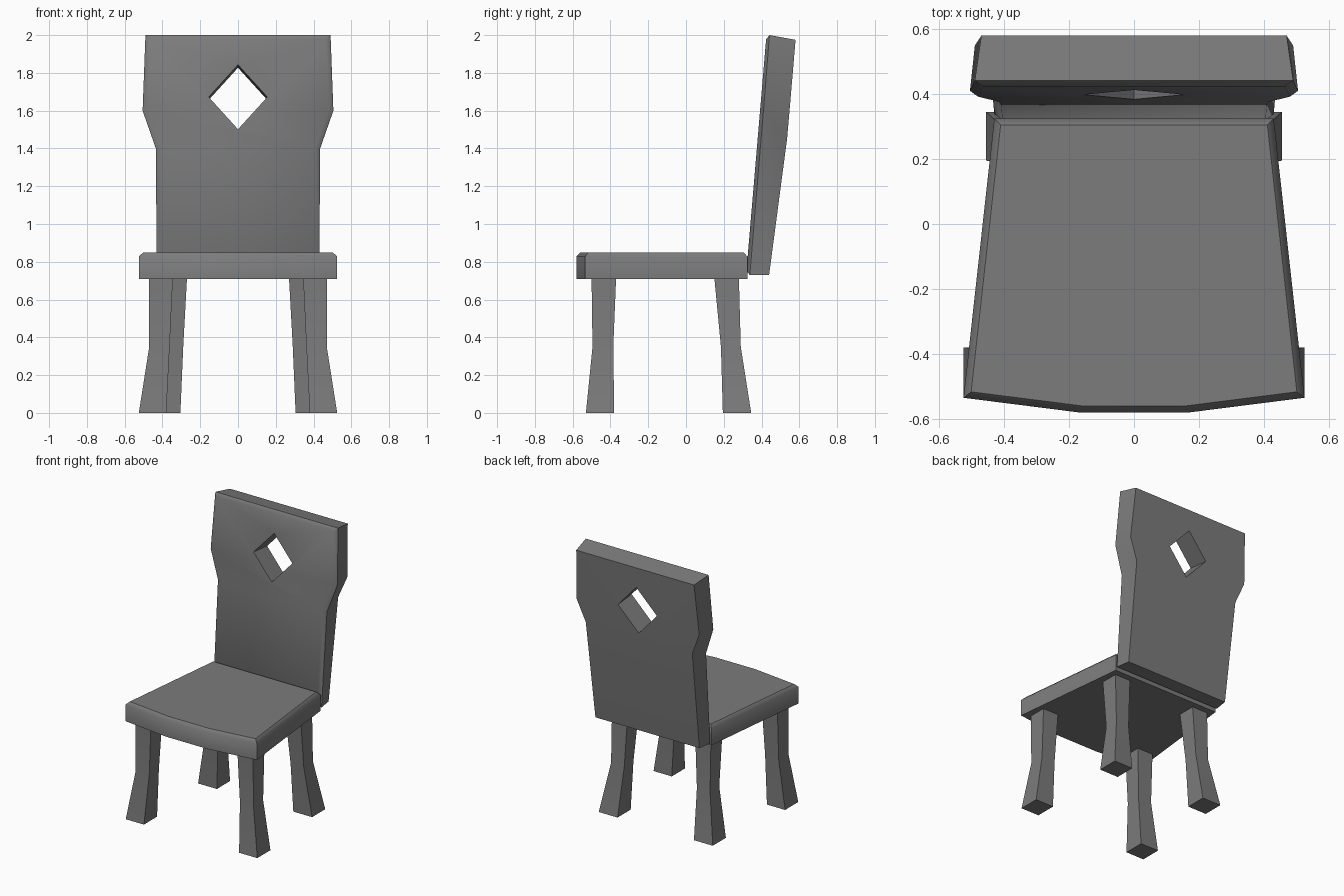
import bpy
import bmesh
import math

cube = bpy.data.objects.get("Cube")
if cube:
    bpy.data.objects.remove(cube, do_unlink=True)

GREY = (0.2, 0.2, 0.2, 1.0)
grey = bpy.data.materials.new("grey")
grey.use_nodes = True
grey.diffuse_color = GREY
shader = next(n for n in grey.node_tree.nodes if n.type == "BSDF_PRINCIPLED")
shader.inputs["Base Color"].default_value = GREY


def loft(name, rings):
    """Skin a stack of equal rings and cap both ends with strips of quads."""
    bm = bmesh.new()
    loops = [[bm.verts.new(p) for p in ring] for ring in rings]
    n = len(rings[0])
    for a, b in zip(loops, loops[1:]):
        for i in range(n):
            j = (i + 1) % n
            bm.faces.new((a[i], a[j], b[j], b[i]))
    for cap in (loops[0], loops[-1]):
        for i in range(n // 2 - 1):
            bm.faces.new((cap[i], cap[i + 1], cap[n - 2 - i], cap[n - 1 - i]))
    bmesh.ops.recalc_face_normals(bm, faces=bm.faces[:])
    mesh = bpy.data.meshes.new(name)
    bm.to_mesh(mesh)
    bm.free()
    mesh.materials.append(grey)
    obj = bpy.data.objects.new(name, mesh)
    bpy.context.collection.objects.link(obj)
    return obj


def activate(obj):
    bpy.ops.object.select_all(action="DESELECT")
    obj.select_set(True)
    bpy.context.view_layer.objects.active = obj


def smooth(obj):
    activate(obj)
    bpy.ops.object.shade_smooth_by_angle(angle=math.radians(45))


def mirrored(half):
    """Close a half outline with its mirror image across x = 0."""
    return half + [(-x, y, z) for x, y, z in reversed(half)]


# Seat: tapered slab with a bowed front and a softened top rim
outline = [(0.43, 0.325), (0.525, -0.535), (0.17, -0.58)]
seat = loft("seat", [
    mirrored([(x * s, -0.127 + (y + 0.127) * s, z) for x, y in outline])
    for z, s in ((0.71, 1), (0.828, 1), (0.85, 0.955))])
smooth(seat)

# Backrest: leaning, waisted panel with a softened front rim
back = [(0.415, 0.44, 0.73), (0.425, 0.535, 1.45),
        (0.49, 0.549, 1.61), (0.47, 0.58, 1.975)]
front = [(0.43, 0.338, 0.73), (0.435, 0.393, 1.4),
         (0.505, 0.41, 1.6), (0.49, 0.442, 2.0)]
rim = [(x - 0.025, y - 0.018, 1.365 + (z - 1.365) * s)
       for (x, y, z), s in zip(front, (0.965, 1, 1, 0.965))]
backrest = loft("backrest", [mirrored(r) for r in (back, front, rim)])

# Diamond opening through the backrest
cutter = loft("diamond_cutter", [
    [(0, y, z + 0.172), (0.155, y, z), (0, y, z - 0.172), (-0.155, y, z)]
    for y, z in ((0.25, 1.687), (0.7, 1.642))])
cutter.hide_render = True
hole = backrest.modifiers.new("diamond_opening", "BOOLEAN")
hole.operation = "DIFFERENCE"
hole.solver = "EXACT"
hole.object = cutter
activate(backrest)
bpy.ops.object.modifier_apply(modifier=hole.name)
bpy.data.objects.remove(cutter, do_unlink=True)
smooth(backrest)

# Legs: square sections as inner x, outer x, front y, back y, height
legs = {
    "front": [(0.38, 0.525, -0.53, -0.38, 0), (0.362, 0.47, -0.495, -0.385, 0.35),
              (0.345, 0.47, -0.5, -0.37, 0.715)],
    "back": [(0.305, 0.455, 0.195, 0.345, 0), (0.29, 0.395, 0.185, 0.29, 0.35),
             (0.27, 0.395, 0.15, 0.28, 0.715)],
}
for place, sections in legs.items():
    for side, sign in (("left", 1), ("right", -1)):
        rings = [[(sign * x0, y0, z), (sign * x1, y0, z),
                  (sign * x1, y1, z), (sign * x0, y1, z)]
                 for x0, x1, y0, y1, z in sections]
        smooth(loft(f"{place}_leg_{side}", rings))
